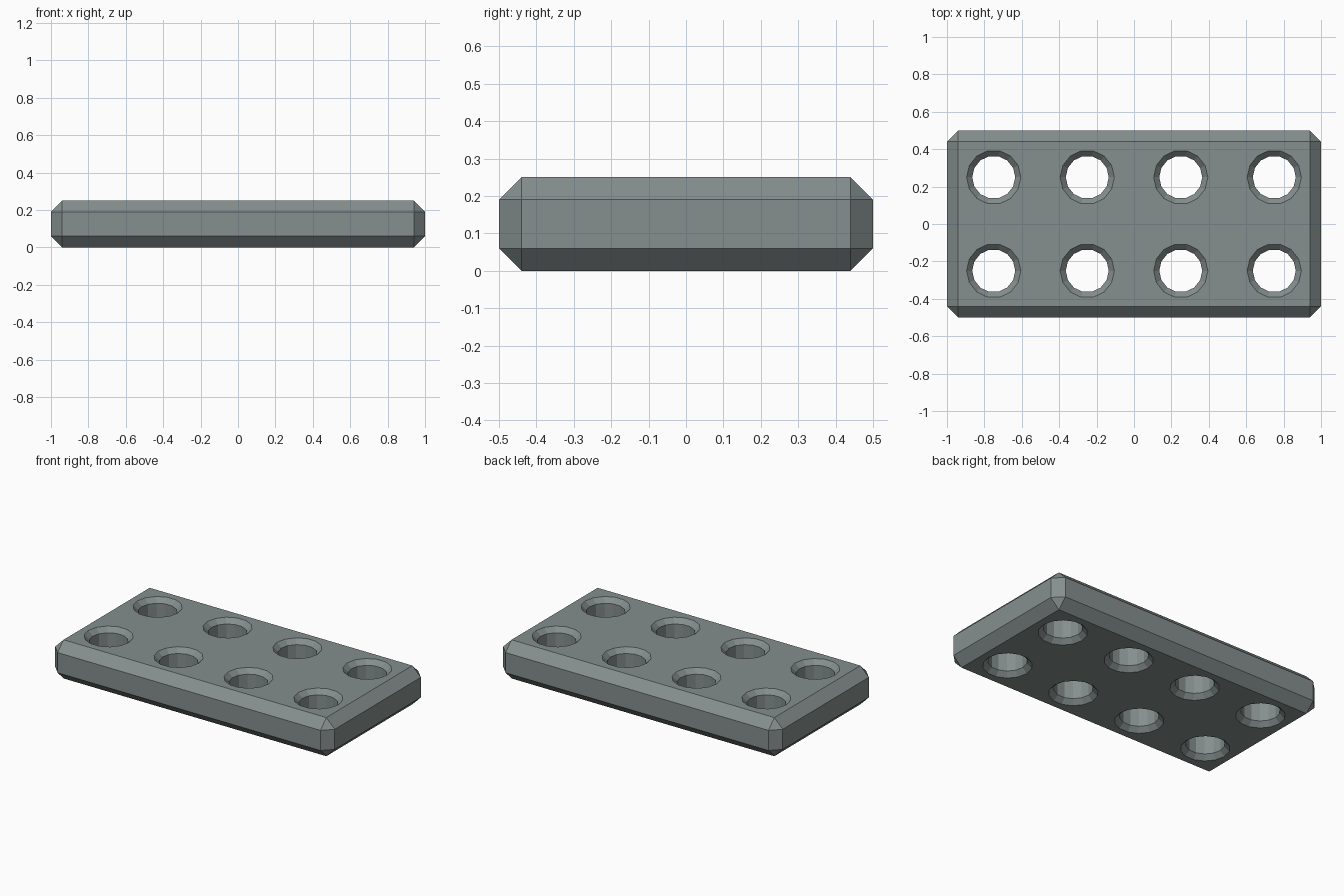
import bpy, bmesh, math

if "Cube" in bpy.data.objects:
    bpy.data.objects.remove(bpy.data.objects["Cube"])

L, W, H = 2.0, 1.0, 0.25   # plate size
CHAMFER = 0.06
HOLE_R, RIM, SIDES = 0.115, 0.03, 14


def make_object(name, bm):
    bmesh.ops.recalc_face_normals(bm, faces=bm.faces)
    mesh = bpy.data.meshes.new(name)
    bm.to_mesh(mesh)
    bm.free()
    obj = bpy.data.objects.new(name, mesh)
    bpy.context.collection.objects.link(obj)
    return obj


def add_lathe(bm, x, y, profile):
    """Closed solid of revolution about a vertical axis at x, y."""
    rings = []
    for r, z in profile:
        rings.append([bm.verts.new((x + r * math.cos(2 * math.pi * i / SIDES),
                                    y + r * math.sin(2 * math.pi * i / SIDES), z))
                      for i in range(SIDES)])
    for a, b in zip(rings, rings[1:]):
        for i in range(SIDES):
            j = (i + 1) % SIDES
            bm.faces.new((a[i], a[j], b[j], b[i]))
    bm.faces.new(rings[0][::-1])
    bm.faces.new(rings[-1])


grey = bpy.data.materials.new("slate grey")
grey.diffuse_color = (0.235, 0.275, 0.271, 1)
grey.use_nodes = True
grey.node_tree.nodes["Principled BSDF"].inputs["Base Color"].default_value = grey.diffuse_color

# Plate with every edge chamfered
bm = bmesh.new()
bmesh.ops.create_cube(bm, size=1)
for v in bm.verts:
    v.co = (v.co.x * L, v.co.y * W, (v.co.z + 0.5) * H)
bmesh.ops.bevel(bm, geom=bm.edges[:], offset=CHAMFER, offset_type='OFFSET',
                segments=1, profile=0.5, affect='EDGES')
plate = make_object("plate", bm)
plate.data.materials.append(grey)

# Eight through holes, countersunk on both faces
e = 0.02
profile = [(HOLE_R + RIM + e, -e), (HOLE_R, RIM),
           (HOLE_R, H - RIM), (HOLE_R + RIM + e, H + e)]
bm = bmesh.new()
for x in (-0.75, -0.25, 0.25, 0.75):
    for y in (-0.25, 0.25):
        add_lathe(bm, x, y, profile)
cutter = make_object("hole_cutter", bm)
cutter.data.materials.append(grey)
cutter.hide_render = True

# Cut the holes and discard the cutter
mod = plate.modifiers.new("holes", 'BOOLEAN')
mod.operation = 'DIFFERENCE'
mod.solver = 'EXACT'
mod.object = cutter
bpy.context.view_layer.objects.active = plate
bpy.ops.object.modifier_apply(modifier=mod.name)
bpy.data.objects.remove(cutter)
